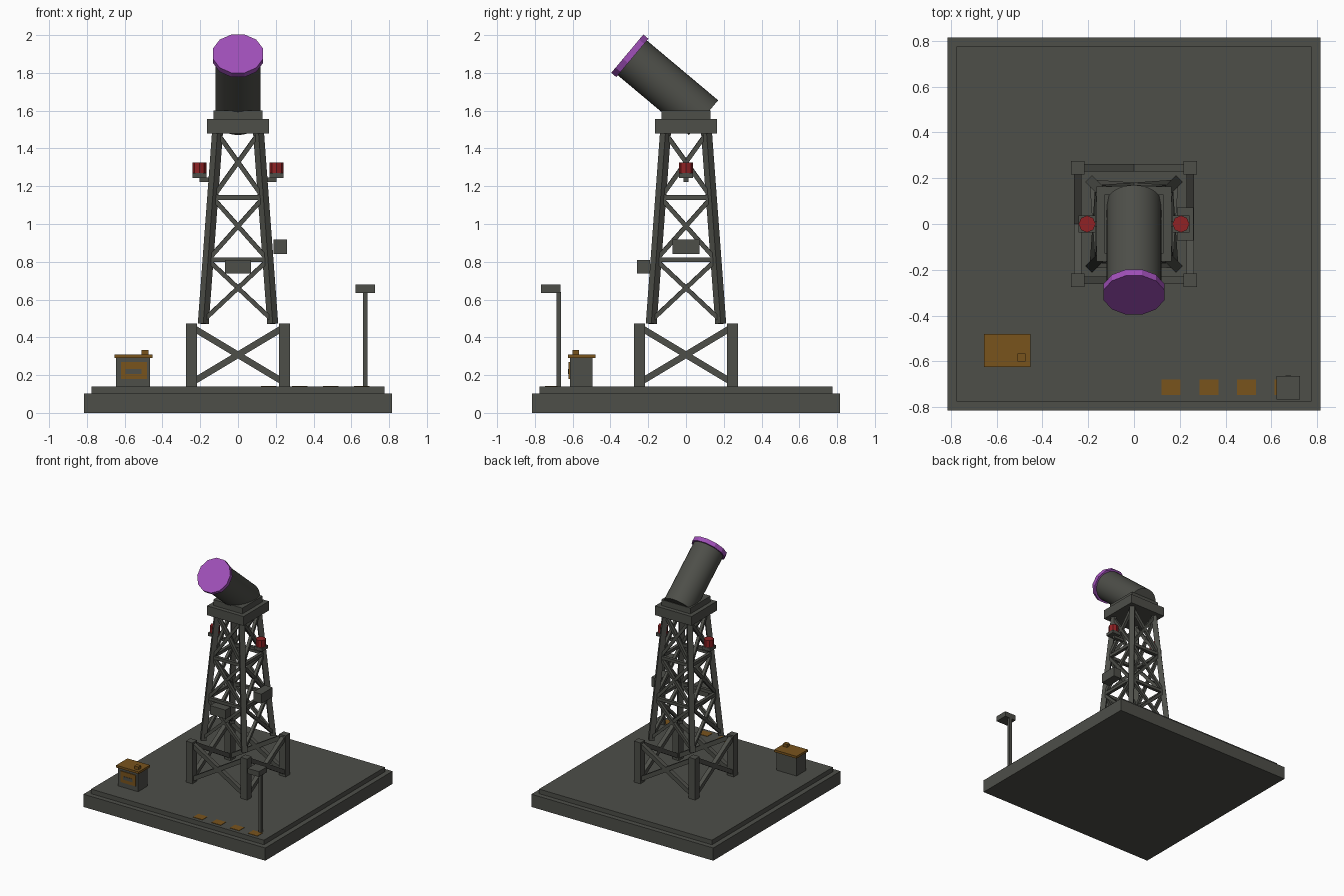
import bpy
from math import radians, cos, sin
from mathutils import Vector, Matrix

cube = bpy.data.objects.get("Cube")
if cube:
    bpy.data.objects.remove(cube, do_unlink=True)


def material(name, rgb):
    m = bpy.data.materials.new(name)
    m.use_nodes = True
    m.diffuse_color = (*rgb, 1)
    m.node_tree.nodes["Principled BSDF"].inputs["Base Color"].default_value = (*rgb, 1)
    return m


GREY = material("dark grey metal", (.075, .077, .066))
PURPLE = material("purple lens", (.35, .08, .48))
RED = material("red light", (.28, .016, .018))
OCHRE = material("ochre paint", (.19, .088, .012))


def finish(name, mat):
    ob = bpy.context.object
    ob.name = name
    ob.data.materials.append(mat)
    return ob


def box(name, x, y, z, mat=GREY):
    """Box from (low, high) ranges on each axis."""
    bpy.ops.mesh.primitive_cube_add(size=1)
    ob = finish(name, mat)
    centre = Vector([(a + b) / 2 for a, b in (x, y, z)])
    size = [b - a for a, b in (x, y, z)]
    ob.data.transform(Matrix.LocRotScale(centre, None, size))
    return ob


def rod(name, a, b, radius, mat=GREY, sides=4, spin=0):
    """Cylinder or square bar running from a to b."""
    a, b = Vector(a), Vector(b)
    bpy.ops.mesh.primitive_cylinder_add(vertices=sides, radius=radius, depth=(b - a).length)
    ob = finish(name, mat)
    ob.data.transform(Matrix.Rotation(radians(spin), 4, 'Z'))
    ob.data.transform(Matrix.LocRotScale((a + b) / 2, (b - a).to_track_quat('Z', 'Y'), None))
    return ob


def beam(name, a, b, width):
    return rod(name, a, b, width * .7071, spin=45)


def on_side(side, u, out, z):
    """Point on one of the four tower sides: u along it, out from the centre."""
    return Matrix.Rotation(radians(90 * side), 3, 'Z') @ Vector((u, -out, z))


# Stepped base slab
box("base_slab", (-.815, .815), (-.815, .815), (0, .103))
box("base_deck", (-.775, .775), (-.775, .775), (.1, .14))

# Corner posts and leaning tower legs
def reach(z):
    return .184 - (z - .47) * .0743

for sx in (-1, 1):
    for sy in (-1, 1):
        px, py = sx * .246, sy * .246
        box("corner_post", (px - .029, px + .029), (py - .029, py + .029), (.14, .472))
        lo, hi = reach(.472), reach(1.5)
        beam("tower_leg", (sx * lo, sy * lo, .472), (sx * hi, sy * hi, 1.5), .041)

# Cross braces and rails, repeated around the four sides
levels = (.49, .81, 1.14, 1.48)
for side in range(4):
    for s in (-1, 1):
        beam("lower_brace", on_side(side, -s * .246, .246, .16),
             on_side(side, s * .246, .246, .455), .034)
        for lo, hi in zip(levels, levels[1:]):
            beam("tower_brace", on_side(side, -s * reach(lo), reach(lo), lo),
                 on_side(side, s * reach(hi), reach(hi), hi), .023)
    for z in levels[1:3]:
        r = reach(z)
        beam("tower_rail", on_side(side, -r, r, z), on_side(side, r, r, z), .025)

# Equipment boxes on the tower
box("front_equipment_box", (-.07, .07), (-.26, -.19), (.737, .809))
box("left_equipment_box", (.188, .26), (-.072, .072), (.84, .917))

# Warning lights on brackets
for s in (-1, 1):
    box("light_bracket", sorted((s * .11, s * .205)), (-.013, .013), (1.222, 1.245))
    box("light_mount", (s * .205 - .037, s * .205 + .037), (-.037, .037), (1.243, 1.269))
    rod("warning_light", (s * .205, 0, 1.268), (s * .205, 0, 1.326), .037, RED, 8)

# Platform on top of the tower
box("platform", (-.163, .163), (-.163, .163), (1.48, 1.555))
box("turntable", (-.13, .13), (-.13, .13), (1.554, 1.602))

# Tilted barrel with its lens
tail = Vector((0, .093, 1.563))
aim = Vector((0, -cos(radians(40)), sin(radians(40))))
rod("barrel", tail, tail + aim * .5, .12, GREY, 32)
bpy.ops.object.shade_smooth_by_angle(angle=radians(30))
rod("lens", tail + aim * .492, tail + aim * .527, .137, PURPLE, 12, 15)

# Small booth with roof, vent and sign
box("booth", (-.645, -.465), (-.615, -.495), (.14, .295))
box("booth_roof", (-.655, -.453), (-.625, -.48), (.29, .308), OCHRE)
box("roof_vent", (-.51, -.474), (-.6, -.566), (.308, .332), OCHRE)
box("booth_sign", (-.62, -.483), (-.621, -.614), (.18, .27), OCHRE)
box("sign_slot", (-.595, -.51), (-.624, -.62), (.207, .233))

# Lamp post
box("lamp_post", (.662, .686), (-.686, -.662), (.14, .64))
box("lamp_head", (.623, .725), (-.767, -.664), (.636, .679))

# Painted deck marks
for i in range(4):
    x = .121 + i * .1643
    box("deck_mark", (x, x + .083), (-.747, -.68), (.138, .143), OCHRE)
